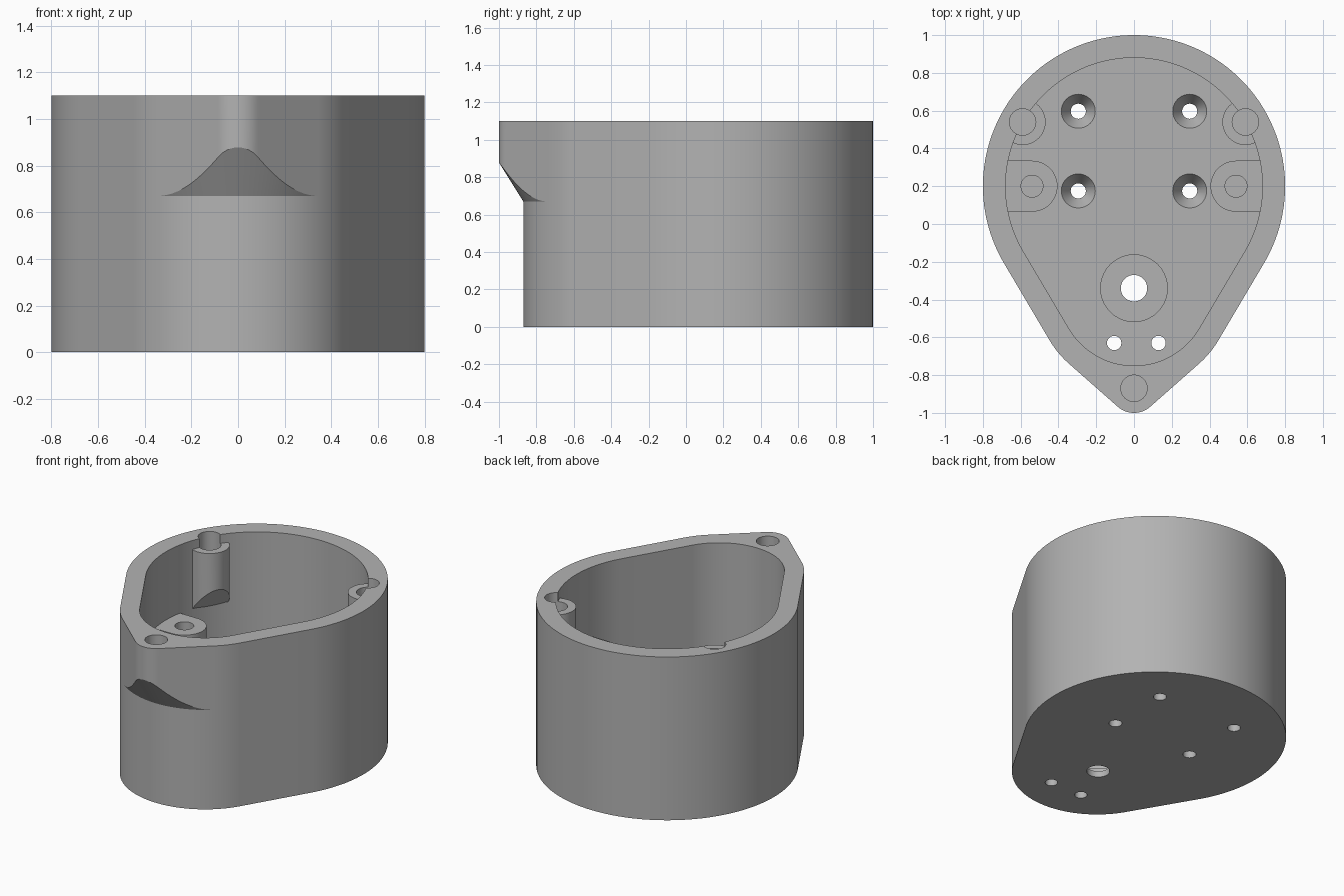
import bpy, bmesh, math
from math import sin, cos, radians, acos, asin, hypot

if "Cube" in bpy.data.objects:
    bpy.data.objects.remove(bpy.data.objects["Cube"])

BACK_Y, FRONT_Y, HEIGHT, FLOOR = 0.2, -0.35, 1.1, 0.12
TIP_R, R_FRONT = 0.13, 0.52
TIP_Y = -1.0 + TIP_R

grey = bpy.data.materials.new("light_grey")
grey.diffuse_color = (0.45, 0.45, 0.45, 1)
grey.use_nodes = True
grey.node_tree.nodes["Principled BSDF"].inputs["Base Color"].default_value = grey.diffuse_color


def loft(name, rings):
    """Closed solid through rings of 3D points with equal counts."""
    bm = bmesh.new()
    vs = [[bm.verts.new(p) for p in ring] for ring in rings]
    n = len(vs[0])
    for a, b in zip(vs, vs[1:]):
        for i in range(n):
            j = (i + 1) % n
            bm.faces.new((a[i], a[j], b[j], b[i]))
    bm.faces.new(vs[0][::-1])
    bm.faces.new(vs[-1])
    bmesh.ops.remove_doubles(bm, verts=bm.verts, dist=1e-5)
    bmesh.ops.recalc_face_normals(bm, faces=bm.faces)
    me = bpy.data.meshes.new(name)
    bm.to_mesh(me)
    bm.free()
    ob = bpy.data.objects.new(name, me)
    bpy.context.collection.objects.link(ob)
    me.materials.append(grey)
    return ob


def at(points, z):
    return [(x, y, z) for x, y in points]


def circle(x, y, r, n=40):
    return [(x + r * cos(math.tau * i / n), y + r * sin(math.tau * i / n)) for i in range(n)]


def turned(name, x, y, profile):
    """Round solid from (radius, z) pairs."""
    return loft(name, [at(circle(x, y, r), z) for r, z in profile])


def tip_radius(deg):
    """Distance from the front arc centre to the pointed lip outline."""
    d = FRONT_Y - TIP_Y
    phi = abs(radians(deg - 270))
    tangent = acos((R_FRONT - TIP_R) / d)
    corner = math.atan2(TIP_R * sin(tangent), d + TIP_R * cos(tangent))
    if phi >= tangent:
        return R_FRONT
    if phi > corner:
        return R_FRONT / cos(tangent - phi)
    return d * cos(phi) + math.sqrt(TIP_R ** 2 - (d * sin(phi)) ** 2)


def outline(r_back, r_front, pointed=False):
    """Egg-shaped plan: big back arc, small front arc, tangent sides."""
    lean = math.degrees(asin((r_back - r_front) / (BACK_Y - FRONT_Y)))
    pts = []
    for i in range(97):
        a = -lean + (180 + 2 * lean) * i / 96
        pts.append((r_back * cos(radians(a)), BACK_Y + r_back * sin(radians(a))))
    for i in range(121):
        a = 180 + lean + (180 - 2 * lean) * i / 120
        r = tip_radius(a) if pointed else r_front
        pts.append((r * cos(radians(a)), FRONT_Y + r * sin(radians(a))))
    return pts


def boolean(target, tool, operation):
    mod = target.modifiers.new(operation.lower(), 'BOOLEAN')
    mod.operation, mod.solver, mod.object = operation, 'EXACT', tool
    bpy.context.view_layer.objects.active = target
    bpy.ops.object.modifier_apply(modifier=mod.name)
    bpy.data.objects.remove(tool, do_unlink=True)


# Outer shell, with a pointed lip that tapers back into the wall
egg = outline(0.8, R_FRONT)
lip = outline(0.8, R_FRONT, True)
lip_under = []
for (x, y), (ex, ey) in zip(lip, egg):
    lip_under.append((x, y, 0.67 + 1.6 * hypot(x - ex, y - ey)))
housing = loft("housing", [at(egg, 0), at(egg, 0.67), lip_under, at(lip, HEIGHT)])

# Cavity
inner = outline(0.68, 0.40)
boolean(housing, loft("cavity", [at(inner, FLOOR), at(inner, HEIGHT + 0.2)]), 'DIFFERENCE')

for s in (-1, 1):
    # Upper screw boss with a sloped underside
    top, under = [], []
    for x, y in circle(s * 0.59, 0.54, 0.122):
        d = hypot(x, y - BACK_Y)
        k = min(1, 0.74 / d)
        x, y = x * k, BACK_Y + (y - BACK_Y) * k
        top.append((x, y, 1.04))
        under.append((x, y, 0.79 - 1.25 * (d * k - 0.56)))
    boolean(housing, loft("upper_boss", [under, top]), 'UNION')
    # Lower U-shaped lug
    lug = [(s * 0.74, 0.335)]
    for i in range(25):
        a = radians(90 + 180 * i / 24)
        lug.append((s * (0.54 + 0.135 * cos(a)), 0.2 + 0.135 * sin(a)))
    lug.append((s * 0.74, 0.065))
    boolean(housing, loft("side_lug", [at(lug, FLOOR - 0.05), at(lug, 0.64)]), 'UNION')

# Screw holes in bosses, lugs and lip
cuts = [(0, -0.87, [(0.07, 0.92), (0.07, 1.3)])]
for s in (-1, 1):
    cuts.append((s * 0.59, 0.54, [(0.07, 0.86), (0.07, 1.3)]))
    cuts.append((s * 0.54, 0.2, [(0.058, 0.4), (0.058, 0.8)]))
    # Countersunk floor holes
    for y in (0.175, 0.597):
        cuts.append((s * 0.295, y, [(0.04, -0.1), (0.04, 0.04), (0.09, FLOOR), (0.09, 0.2)]))
# Counterbored centre hole and two cable holes
cuts.append((0, -0.34, [(0.07, -0.1), (0.07, 0.04), (0.177, 0.04), (0.177, 0.2)]))
cuts += [(x, -0.63, [(0.038, -0.1), (0.038, 0.3)]) for x in (-0.105, 0.13)]
for x, y, profile in cuts:
    boolean(housing, turned("hole", x, y, profile), 'DIFFERENCE')

bpy.ops.object.select_all(action='DESELECT')
housing.select_set(True)
bpy.context.view_layer.objects.active = housing
bpy.ops.object.shade_smooth_by_angle(angle=radians(30))
